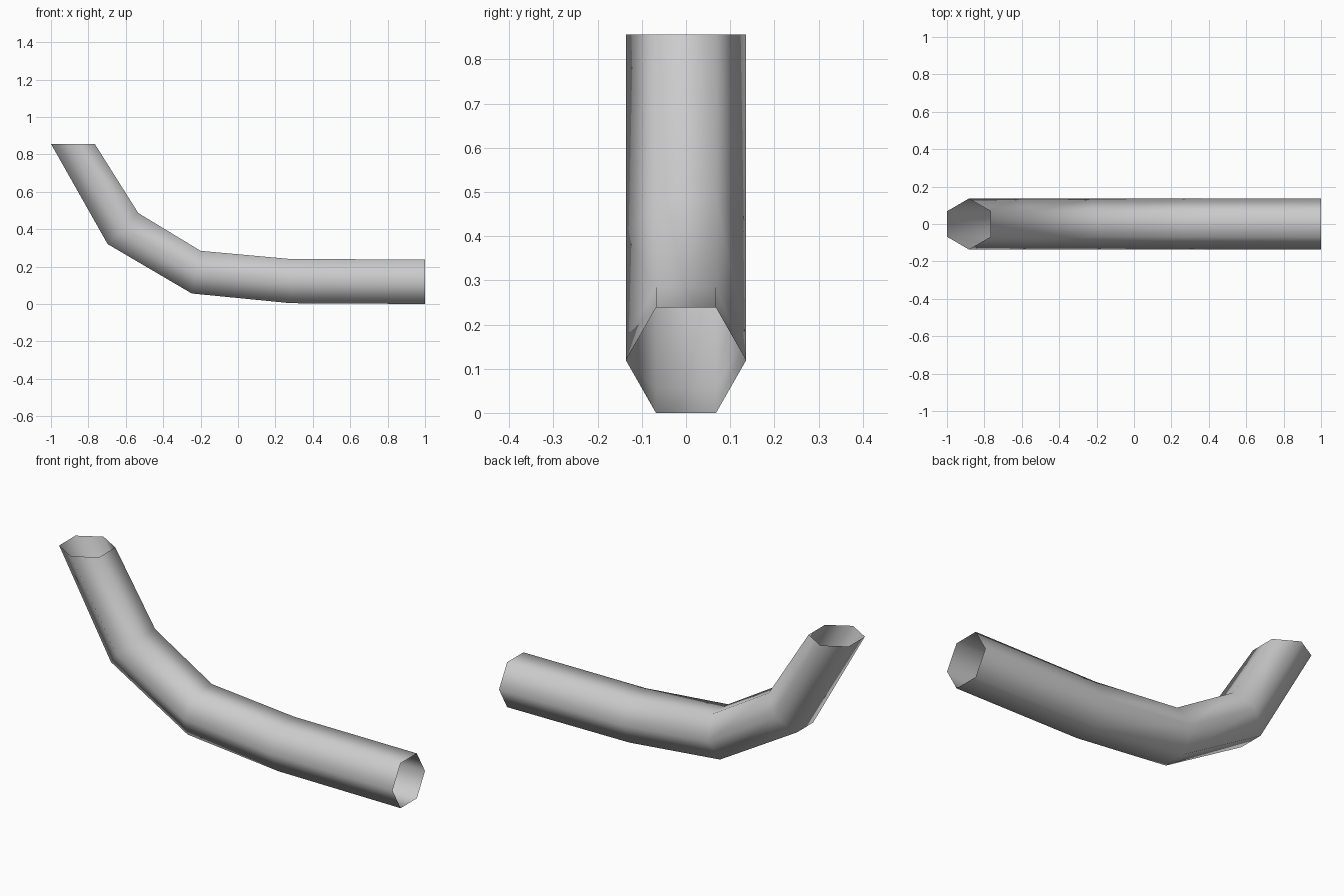
import bpy
import bmesh
import math
from mathutils import Vector

cube = bpy.data.objects.get("Cube")
if cube:
    bpy.data.objects.remove(cube, do_unlink=True)

# Plain grey material
grey = bpy.data.materials.new("plain_grey")
grey.use_nodes = True
colour = (0.6, 0.6, 0.6, 1)
grey.diffuse_color = colour
grey.node_tree.nodes["Principled BSDF"].inputs["Base Color"].default_value = colour

# Each joint of the bend: bottom (x, z) and top (x, z)
JOINTS = [
    ((1, 0), (1, 0.238)),
    ((0.283, 0.004), (0.283, 0.24)),
    ((-0.247, 0.056), (-0.2, 0.284)),
    ((-0.697, 0.32), (-0.533, 0.486)),
    ((-1, 0.856), (-0.766, 0.856)),
]
SIDES = 6
HALF_WIDTH = 0.136


def add_ring(bm, bottom, top):
    """Six-sided ring with flat top and bottom edges, mitred to the joint."""
    low = Vector((bottom[0], 0, bottom[1]))
    high = Vector((top[0], 0, top[1]))
    centre = (low + high) / 2
    up = (high - low) / 2 / math.sin(math.pi / 3)
    side = Vector((0, HALF_WIDTH, 0))
    angles = [math.tau * i / SIDES for i in range(SIDES)]
    return [bm.verts.new(centre + side * math.cos(a) + up * math.sin(a)) for a in angles]


# Bent tube, open at both ends
bm = bmesh.new()
rings = [add_ring(bm, *joint) for joint in JOINTS]
for first, second in zip(rings, rings[1:]):
    for i in range(SIDES):
        j = (i + 1) % SIDES
        bm.faces.new((first[i], second[i], second[j], first[j]))
bmesh.ops.recalc_face_normals(bm, faces=bm.faces[:])

# Make sure the wall faces outward
bm.normal_update()
widest = max(bm.faces, key=lambda f: f.calc_center_median().y)
if widest.normal.y < 0:
    bmesh.ops.reverse_faces(bm, faces=bm.faces[:])
for face in bm.faces:
    face.smooth = True

mesh = bpy.data.meshes.new("bent_tube")
bm.to_mesh(mesh)
bm.free()
mesh.materials.append(grey)
tube = bpy.data.objects.new("bent_tube", mesh)
bpy.context.collection.objects.link(tube)
